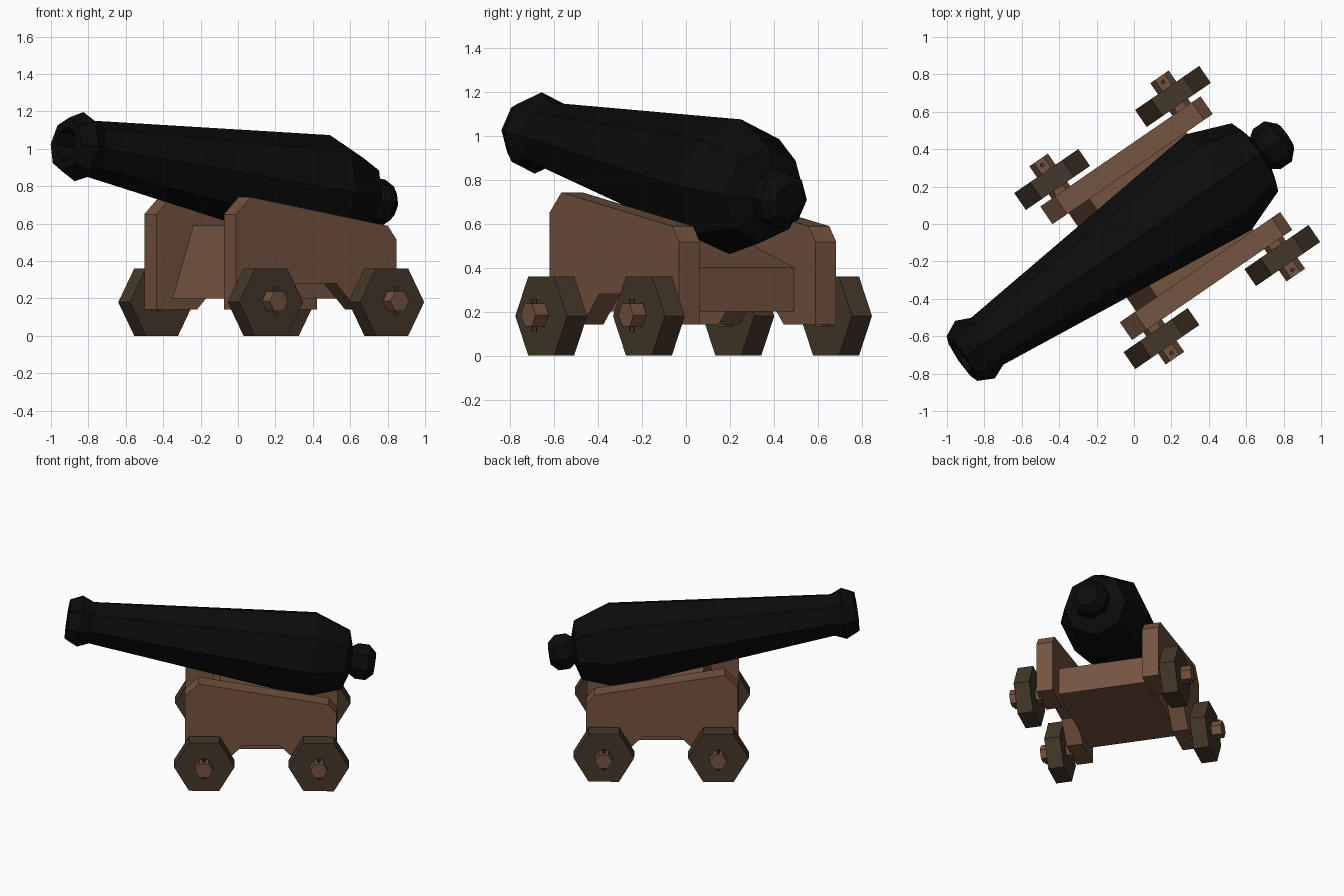
import bpy, bmesh, math
from mathutils import Matrix

if "Cube" in bpy.data.objects:
    bpy.data.objects.remove(bpy.data.objects["Cube"])

# The whole cannon is built along local X (muzzle at -X), then turned about z
YAW = math.radians(34.5)
OFFSET = -0.072
PLACE = Matrix.Rotation(YAW, 4, 'Z') @ Matrix.Translation((0, OFFSET, 0))


def material(name, rgb):
    m = bpy.data.materials.new(name)
    m.diffuse_color = (*rgb, 1)
    m.use_nodes = True
    m.node_tree.nodes["Principled BSDF"].inputs["Base Color"].default_value = m.diffuse_color
    return m


IRON = material("black_iron", (0.0035, 0.0035, 0.0037))
WOOD = material("brown_wood", (0.175, 0.088, 0.051))
DARK = material("dark_wood", (0.060, 0.039, 0.023))


def finish(name, bm, mat, matrix=Matrix()):
    bmesh.ops.recalc_face_normals(bm, faces=bm.faces)
    me = bpy.data.meshes.new(name)
    bm.to_mesh(me)
    bm.free()
    me.materials.append(mat)
    ob = bpy.data.objects.new(name, me)
    bpy.context.collection.objects.link(ob)
    ob.matrix_world = PLACE @ matrix
    return ob


def slab(name, profile, y0, y1, mat):
    """Extrude an (x, z) outline from y0 to y1."""
    bm = bmesh.new()
    face = bm.faces.new([bm.verts.new((x, y0, z)) for x, z in profile])
    ext = bmesh.ops.extrude_face_region(bm, geom=[face])
    moved = [g for g in ext["geom"] if isinstance(g, bmesh.types.BMVert)]
    bmesh.ops.translate(bm, verts=moved, vec=(0, y1 - y0, 0))
    return finish(name, bm, mat)


def hexagon(cx, cz, r):
    return [(cx + r * math.cos(i * math.pi / 3), cz + r * math.sin(i * math.pi / 3))
            for i in range(6)]


def lathe(name, profile, sides, mat, matrix):
    """Turn (distance, radius) pairs about X; ends are closed."""
    bm = bmesh.new()
    rings = [[bm.verts.new((s, r * math.sin(2 * math.pi * i / sides),
                            r * math.cos(2 * math.pi * i / sides)))
              for i in range(sides)] for s, r in profile]
    for a, b in zip(rings, rings[1:]):
        for i in range(sides):
            j = (i + 1) % sides
            bm.faces.new((a[i], a[j], b[j], b[i]))
    bm.faces.new(rings[0])
    bm.faces.new(rings[-1])
    return finish(name, bm, mat, matrix)


# Barrel: bore, muzzle swell, tapering body, breech and knob
barrel = [(-1.45, 0.085), (-1.685, 0.095), (-1.685, 0.145), (-1.60, 0.187),
          (-1.52, 0.152), (0.0, 0.31), (0.238, 0.22), (0.275, 0.10),
          (0.315, 0.13), (0.39, 0.13), (0.44, 0.08)]
tilt = Matrix.Translation((0.5, 0, 0.767)) @ Matrix.Rotation(math.radians(8.8), 4, 'Y')
lathe("barrel", barrel, 8, IRON, tilt)

# Carriage sides with an arch between the wheels
cheek = [(-0.36, 0.142), (-0.36, 0.65), (-0.265, 0.742), (0.625, 0.588),
         (0.68, 0.517), (0.68, 0.142), (0.425, 0.142), (0.29, 0.28),
         (0.04, 0.28), (-0.095, 0.142)]
for side, s in (("left", 1), ("right", -1)):
    slab("carriage_side_" + side, cheek, s * 0.318, s * 0.433, WOOD)

# Bed between the sides, with a sloping front
slab("carriage_bed", [(-0.255, 0.2), (-0.12, 0.59), (0.51, 0.4), (0.51, 0.2)],
     -0.32, 0.32, WOOD)

# Wheels, axle stubs and linchpins
for end, x in (("front", -0.226), ("rear", 0.558)):
    for side, s in (("left", 1), ("right", -1)):
        tag = f"_{end}_{side}"
        slab("wheel" + tag, hexagon(x, 0.18, 0.208), s * 0.461, s * 0.571, DARK)
        slab("axle" + tag, hexagon(x, 0.185, 0.06), s * 0.42, s * 0.643, WOOD)
        lathe("linchpin" + tag, [(-0.075, 0.013), (0.075, 0.013)], 6, DARK,
              Matrix.Translation((x, s * 0.61, 0.183))
              @ Matrix.Rotation(math.pi / 2, 4, 'Y'))
